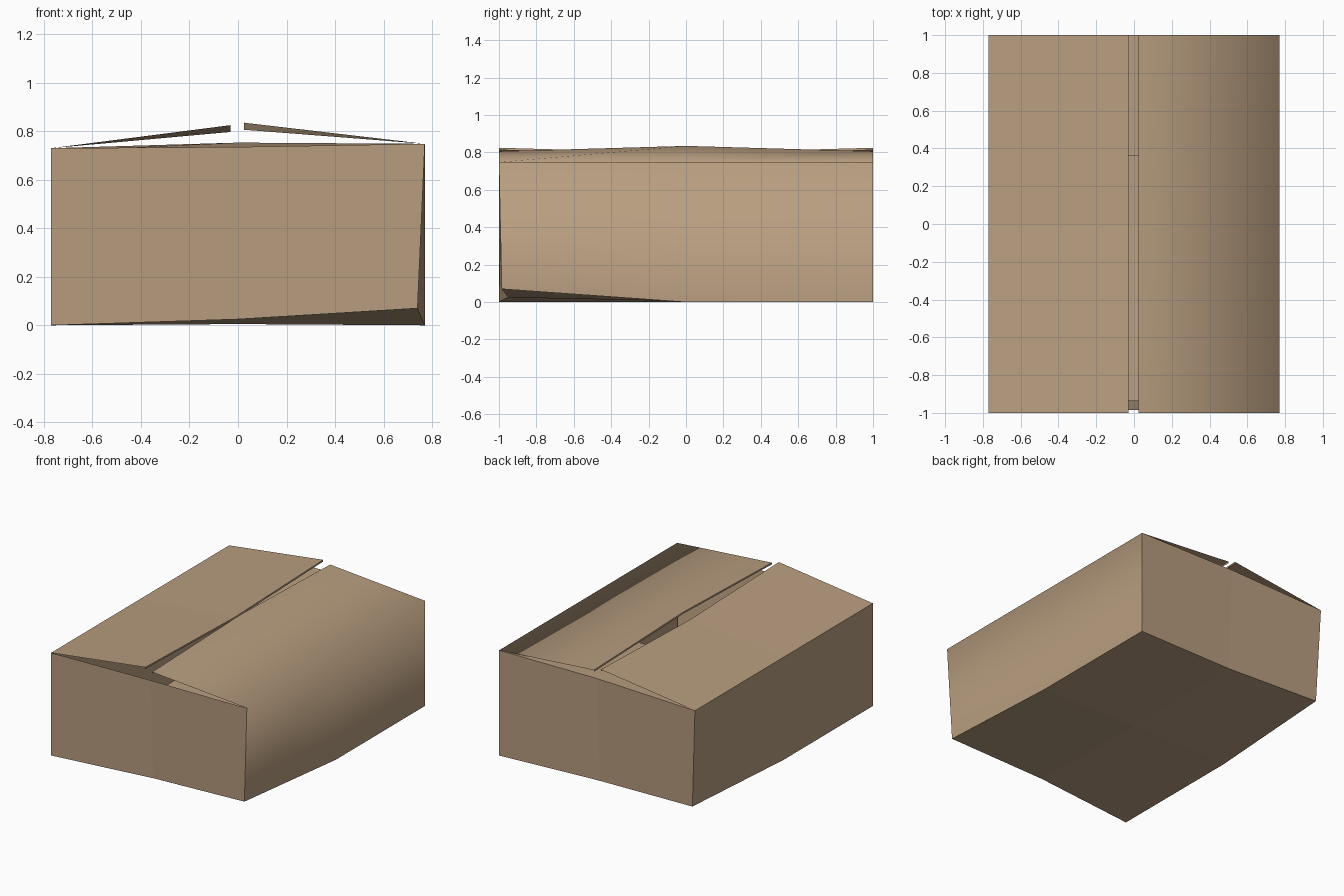
import bpy
import bmesh
from mathutils import Vector

if "Cube" in bpy.data.objects:
    bpy.data.objects.remove(bpy.data.objects["Cube"], do_unlink=True)

# One cardboard colour
CARD = (0.485, 0.342, 0.216, 1.0)
card = bpy.data.materials.new("cardboard_brown")
card.use_nodes = True
card.diffuse_color = CARD
bsdf = next(n for n in card.node_tree.nodes if n.type == 'BSDF_PRINCIPLED')
bsdf.inputs["Base Color"].default_value = CARD
bsdf.inputs["Roughness"].default_value = 0.9


def sheet(name, rows, smooth=False):
    """Cardboard panel lofted through rows of points."""
    bm = bmesh.new()
    grid = [[bm.verts.new(p) for p in row] for row in rows]
    for low, high in zip(grid, grid[1:]):
        for i in range(len(low) - 1):
            face = bm.faces.new((low[i], low[i + 1], high[i + 1], high[i]))
            face.smooth = smooth
    mesh = bpy.data.meshes.new(name)
    bm.to_mesh(mesh)
    bm.free()
    mesh.materials.append(card)
    obj = bpy.data.objects.new(name, mesh)
    bpy.context.collection.objects.link(obj)
    return obj


def lip(name, edge, drop=0.012):
    """Thin cut edge of a flap."""
    sheet(name, [edge, [Vector(p) - Vector((0, 0, drop)) for p in edge]])


W, D = 0.77, 1.0

# Slightly crushed base: corners and edge middles
front_right_low = (0.74, -0.985, 0.07)
back_left_low = (-0.74, 0.985, 0.035)
front_left_low, back_right_low = (-W, -D, 0), (W, D, 0)
front_mid_low, back_mid_low = (0, -0.95, 0.025), (0, 0.97, 0.015)
right_mid_low, left_mid_low = (W, 0, 0), (-W, 0, 0)

# Top rim
right_rim = [(W, y, 0.748) for y in (-D, 0, D)]
left_rim = [(-W, y, 0.73) for y in (D, 0, -D)]
front_rim = [left_rim[-1], (0, -0.985, 0.735), right_rim[0]]
back_rim = [right_rim[-1], (0, D, 0.753), left_rim[0]]

# Free edges of the long flaps: one bows up, the other sags
right_edge = [(0.025, -D, 0.806), (0.025, 0, 0.835), (0.025, D, 0.806)]
left_edge = [(-0.03, D, 0.825), (-0.03, 0, 0.797), (-0.03, -D, 0.825)]

# Bottom
sheet("box_bottom", [
    [back_left_low, back_mid_low, back_right_low],
    [left_mid_low, (0, 0, 0.005), right_mid_low],
    [front_left_low, front_mid_low, front_right_low]])

# End walls
sheet("front_wall", [[front_left_low, front_mid_low, front_right_low], front_rim])
sheet("back_wall", [[back_right_low, back_mid_low, back_left_low], back_rim])

# Long walls with their top flaps; one folds softly, the other is creased
sheet("soft_side_wall_and_flap",
      [[front_right_low, right_mid_low, back_right_low], right_rim, right_edge],
      smooth=True)
sheet("creased_side_wall", [[back_left_low, left_mid_low, front_left_low], left_rim])
sheet("creased_top_flap", [left_rim, left_edge])
lip("soft_flap_edge", right_edge)
lip("creased_flap_edge", left_edge)

# Short flaps: the back one lies flat, the front one hangs inside
sheet("back_short_flap",
      [back_rim, [(0.72, 0.36, 0.725), (0, 0.36, 0.735), (-0.72, 0.36, 0.72)]])
sheet("front_short_flap",
      [front_rim, [(x, -0.935, 0.11) for x in (-0.72, 0, 0.72)]])
